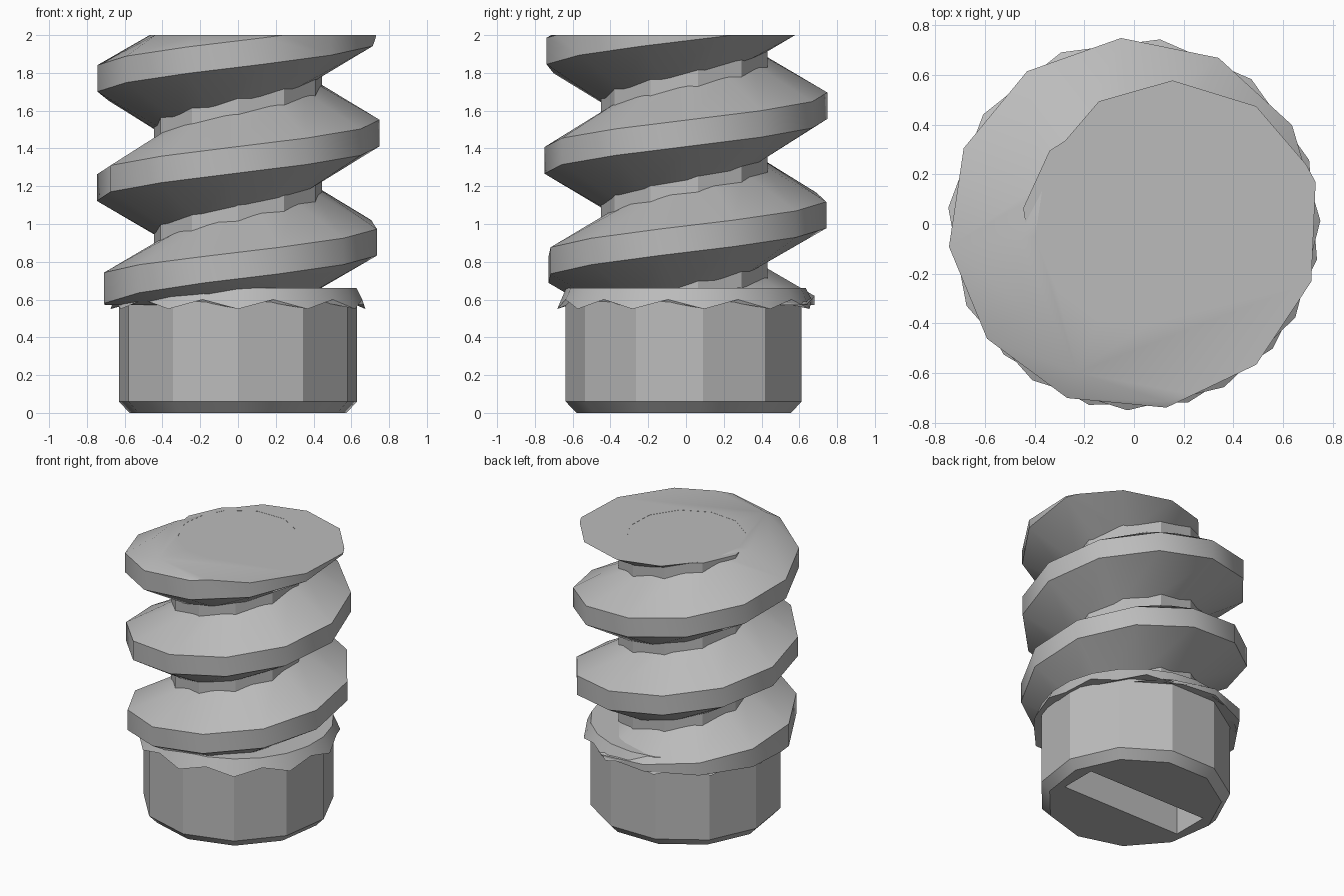
import bpy, bmesh
from math import sin, cos, pi, radians
from mathutils import Vector

old = bpy.data.objects.get("Cube")
if old:
    bpy.data.objects.remove(old, do_unlink=True)

steel = bpy.data.materials.new("grey_steel")
steel.use_nodes = True
steel.diffuse_color = (0.5, 0.5, 0.5, 1)
steel.node_tree.nodes["Principled BSDF"].inputs["Base Color"].default_value = (0.5, 0.5, 0.5, 1)

SIDES = 11
PITCH = 0.56


def finish(bm, name, angle=30):
    bmesh.ops.recalc_face_normals(bm, faces=bm.faces)
    mesh = bpy.data.meshes.new(name)
    bm.to_mesh(mesh)
    bm.free()
    obj = bpy.data.objects.new(name, mesh)
    bpy.context.collection.objects.link(obj)
    mesh.materials.append(steel)
    smooth(obj, angle)
    return obj


def smooth(obj, angle):
    bpy.ops.object.select_all(action='DESELECT')
    obj.select_set(True)
    bpy.context.view_layer.objects.active = obj
    bpy.ops.object.shade_smooth_by_angle(angle=radians(angle))


def bridge(bm, a, b):
    n = len(a)
    for i in range(n):
        j = (i + 1) % n
        bm.faces.new((a[i], a[j], b[j], b[i]))


def ring(bm, r, z, n=SIDES):
    # First corner points to the front
    return [bm.verts.new((r * sin(2 * pi * i / n), -r * cos(2 * pi * i / n), z))
            for i in range(n)]


def lathe(name, profile):
    bm = bmesh.new()
    rings = [ring(bm, r, z) for r, z in profile]
    for a, b in zip(rings, rings[1:]):
        bridge(bm, a, b)
    bm.faces.new(rings[0])
    bm.faces.new(rings[-1])
    return finish(bm, name)


# Head with chamfered rim and a straight driver slot in its underside
head = lathe("head", [(0.58, 0), (0.637, 0.06), (0.637, 0.6)])
bpy.ops.mesh.primitive_cube_add(size=1, location=(0, 0, 0.1))
cutter = bpy.context.object
cutter.name = "slot_cutter"
cutter.hide_render = True
cutter.scale = (0.97, 0.27, 0.4)
cut = head.modifiers.new("slot", 'BOOLEAN')
cut.operation = 'DIFFERENCE'
cut.solver = 'EXACT'
cut.object = cutter
bpy.context.view_layer.objects.active = head
bpy.ops.object.modifier_apply(modifier=cut.name)
bpy.data.objects.remove(cutter, do_unlink=True)
smooth(head, 30)

# Collar with a scalloped lower edge
bm = bmesh.new()
n = 2 * SIDES
inner = ring(bm, 0.6, 0.585, n)
lower = ring(bm, 0.665, 0.6, n)
for v in lower[::2]:
    v.co = Vector((v.co.x * 1.025, v.co.y * 1.025, 0.55))
upper = ring(bm, 0.635, 0.66, n)
bridge(bm, inner, lower)
bridge(bm, lower, upper)
bm.faces.new(upper)
bm.faces.new(inner)
finish(bm, "collar")

# Core of the shank
lathe("shank_core", [(0.45, 0.6), (0.45, 1.999)])

# Helical thread: a trapezoid section swept upward, then trimmed flat
bm = bmesh.new()
sections = []
for k in range(-28, 18):
    t = radians(94 + 31 * k)
    mid = 1.48 + PITCH * t / (2 * pi)
    crest = 0.75 - 0.25 * max(0, 0.74 - mid)
    slope = 0.57
    half = 0.07 + (0.75 - crest) * slope
    root = 0.4
    deep = 0.07 + (0.75 - root) * slope
    section = [(root, -deep), (crest, -half), (crest, half), (root, deep)]
    sections.append([bm.verts.new((r * cos(t), r * sin(t), mid + dz)) for r, dz in section])
for a, b in zip(sections, sections[1:]):
    bridge(bm, a, b)
bm.faces.new(sections[0])
bm.faces.new(sections[-1])
for z, up in ((2.0, 1), (0.57, -1)):
    res = bmesh.ops.bisect_plane(bm, geom=bm.verts[:] + bm.edges[:] + bm.faces[:], dist=1e-5,
                                 plane_co=(0, 0, z), plane_no=(0, 0, up), clear_outer=True)
    rim = [e for e in res["geom_cut"] if isinstance(e, bmesh.types.BMEdge)]
    bmesh.ops.edgeloop_fill(bm, edges=rim)
finish(bm, "thread", 33)
